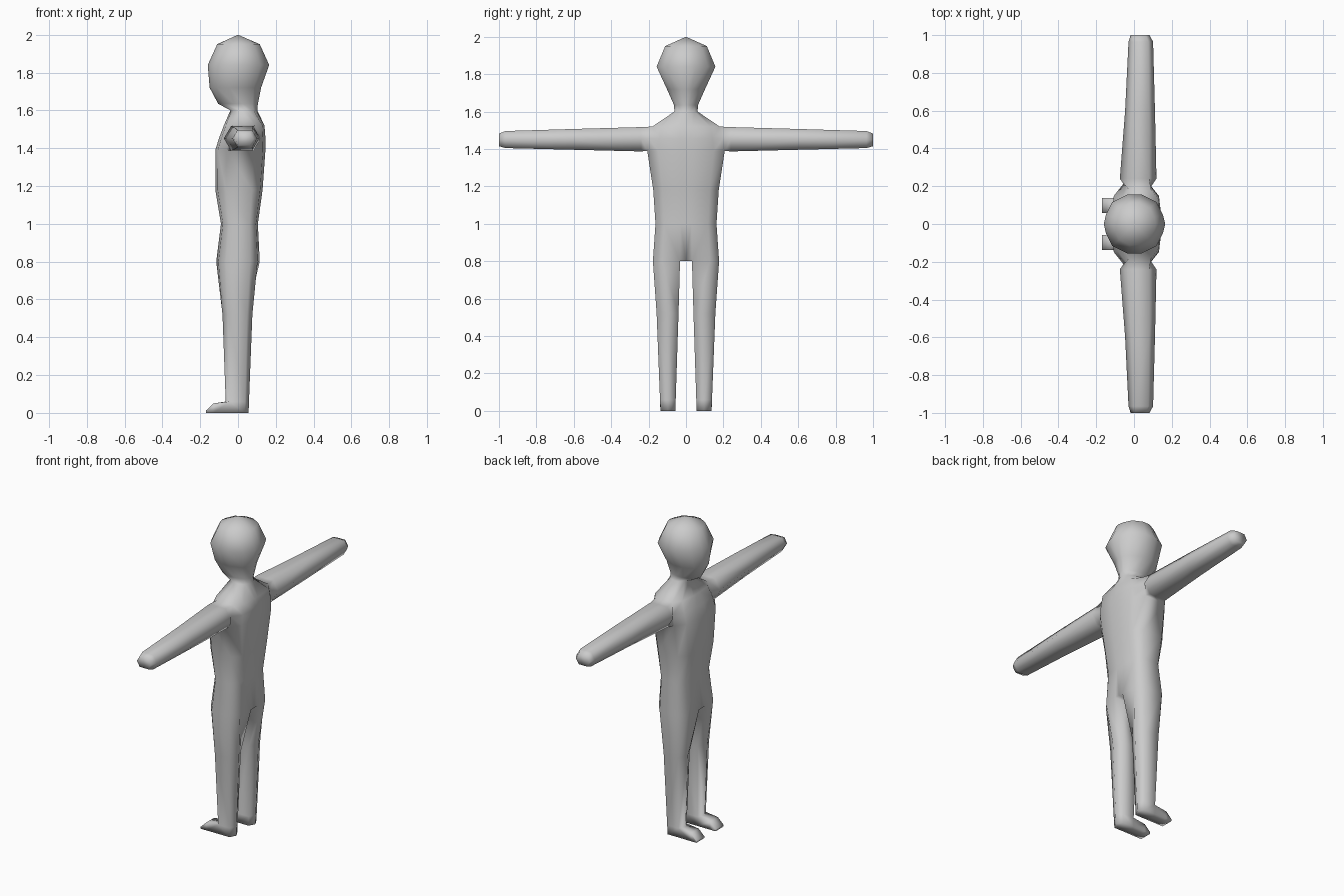
import bpy, bmesh

if "Cube" in bpy.data.objects:
    bpy.data.objects.remove(bpy.data.objects["Cube"])

mat = bpy.data.materials.new("plain grey")
mat.diffuse_color = (0.6, 0.6, 0.6, 1)
mat.use_nodes = True
mat.node_tree.nodes["Principled BSDF"].inputs["Base Color"].default_value = mat.diffuse_color

bm = bmesh.new()

def ring(points):
    return [bm.verts.new(p) for p in points]

def bridge(a, b, closed=False, skip=()):
    n = len(a)
    for i in range(n if closed else n - 1):
        if i not in skip:
            j = (i + 1) % n
            bm.faces.new((a[i], a[j], b[j], b[i]))

# Half outlines (depth, width), front centre round the side to back centre
ROUND = [(-1, 0), (-.93, .3), (-.72, .72), (-.22, .97)]
BOXY = [(-1, 0), (-1, .18), (-.9, .72), (-.55, 1)]

def half_ring(z, front, back, width, shape):
    c, h = (front + back) / 2, (back - front) / 2
    full = shape + [(-x, y) for x, y in reversed(shape)]
    return ring([(c + x * h, y * width, z) for x, y in full])

# Head, neck and torso, top to bottom: z, front x, back x, half width
sections = [
    (1.95, -.11, .115, .115, ROUND),
    (1.84, -.16, .165, .162, ROUND),
    (1.72, -.15, .122, .105, ROUND),
    (1.635, -.105, .105, .066, ROUND),
    (1.60, -.04, .102, .064, ROUND),
    (1.52, -.075, .14, .18, BOXY),
    (1.455, -.10, .145, .197, BOXY),
    (1.39, -.12, .145, .207, BOXY),
    (1.18, -.12, .13, .175, BOXY),
    (1.00, -.09, .105, .163, BOXY),
    (0.80, -.115, .115, .177, BOXY),
]
rings = [half_ring(*s) for s in sections]
for k in range(len(rings) - 1):
    bridge(rings[k], rings[k + 1], skip=(3,) if k in (5, 6) else ())
crown = bm.verts.new((0, 0, 2))
for a, b in zip(rings[0], rings[0][1:]):
    bm.faces.new((crown, a, b))

# Arm, grown from the hexagonal gap in the side of the chest
t, m, l = rings[5:8]
prev = [l[3], l[4], m[4], t[4], t[3], m[3]]
for y, c, w, lo, hi in [(.24, .022, .097, 1.387, 1.517),
                        (.60, .032, .079, 1.396, 1.507),
                        (.965, .036, .065, 1.405, 1.496),
                        (1.0, .032, .050, 1.415, 1.482)]:
    mid = (lo + hi) / 2
    cur = ring([(c - .6 * w, y, lo), (c + .6 * w, y, lo), (c + w, y, mid),
                (c + .6 * w, y, hi), (c - .6 * w, y, hi), (c - w, y, mid)])
    bridge(prev, cur, closed=True)
    prev = cur
bm.faces.new(prev)

# Crotch and leg
hip = rings[-1]
bm.faces.new((hip[0], hip[1], hip[6], hip[7]))
prev = hip[1:7]
legs = []
for z, front, back, inner, outer in [(.52, -.082, .076, .040, .157),
                                     (.06, -.065, .058, .055, .139),
                                     (0, -.065, .056, .057, .136)]:
    c, h, my = (front + back) / 2, (back - front) / 2, (inner + outer) / 2
    cur = ring([(c - .65 * h, inner, z), (front, my, z), (c - .65 * h, outer, z),
                (c + .65 * h, outer, z), (back, my, z), (c + .65 * h, inner, z)])
    bridge(prev, cur, closed=True, skip=(0, 1) if z == 0 else ())
    legs.append(cur)
    prev = cur
bm.faces.new(prev)

# Foot, pushed forward from the front of the ankle
top, sole = legs[1], legs[2]
prev = [top[0], top[1], top[2], sole[2], sole[1], sole[0]]
for x, z in [(-.13, .05), (-.17, .012)]:
    ys = (.057, .097, .137)
    cur = ring([(x, y, z) for y in ys] + [(x, y, 0) for y in reversed(ys)])
    bridge(prev, cur, closed=True)
    prev = cur
bm.faces.new(prev)

# Mirror the half figure and shade it smooth
bmesh.ops.mirror(bm, geom=bm.verts[:] + bm.edges[:] + bm.faces[:],
                 axis='Y', merge_dist=0.0005)
bmesh.ops.remove_doubles(bm, verts=bm.verts[:], dist=0.0005)
bmesh.ops.recalc_face_normals(bm, faces=bm.faces[:])
for f in bm.faces:
    f.smooth = True
mesh = bpy.data.meshes.new("figure")
bm.to_mesh(mesh)
bm.free()
mesh.materials.append(mat)
bpy.context.collection.objects.link(bpy.data.objects.new("figure", mesh))
